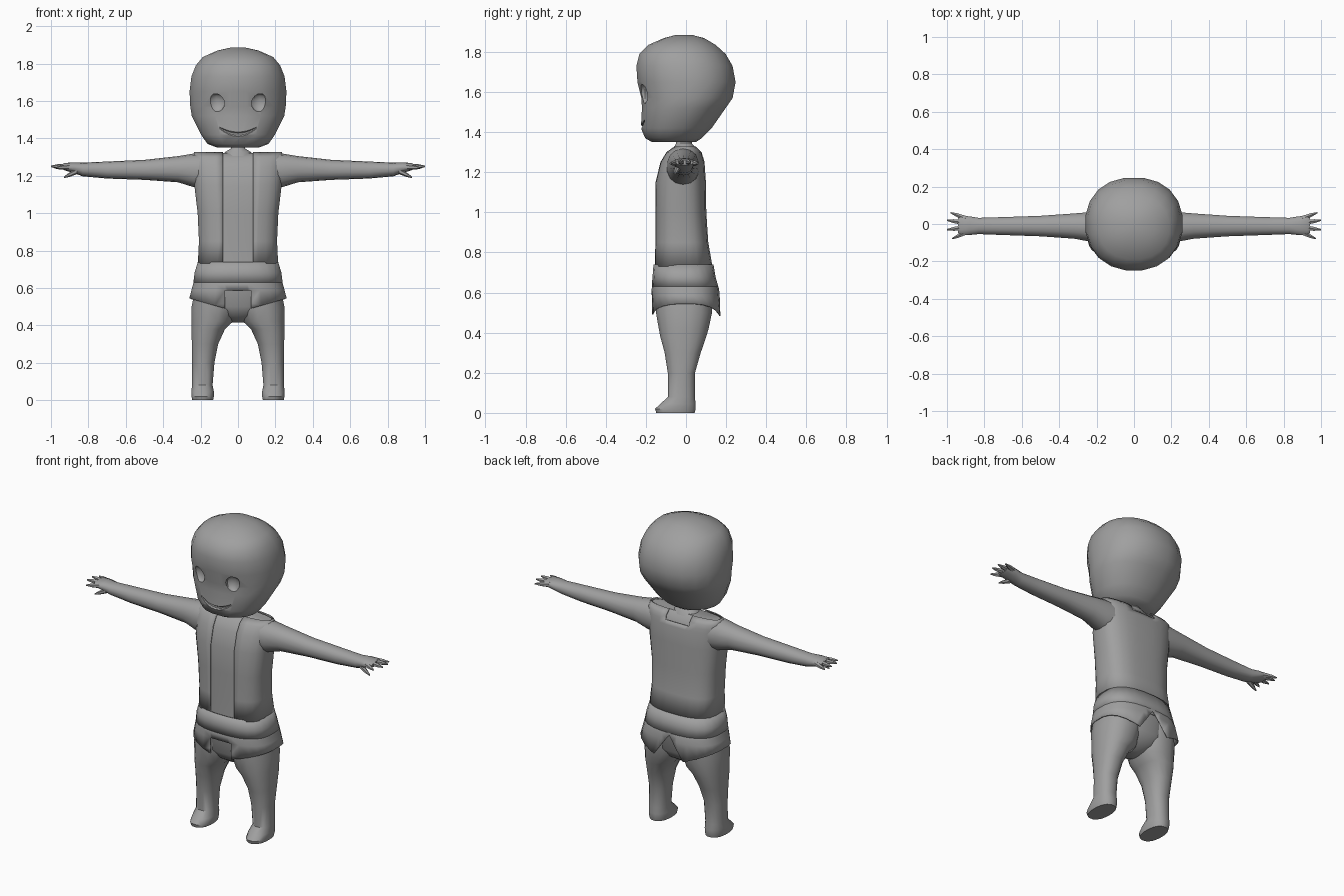
import bpy, bmesh, math
from mathutils import Vector

cube = bpy.data.objects.get("Cube")
if cube:
    bpy.data.objects.remove(cube, do_unlink=True)

grey = bpy.data.materials.new("plain grey")
grey.use_nodes = True
COLOUR = (0.35, 0.35, 0.35, 1)
grey.diffuse_color = COLOUR
grey.node_tree.nodes["Principled BSDF"].inputs["Base Color"].default_value = COLOUR
parts = []


def power(v, e):
    return math.copysign(abs(v) ** (2 / e), v)


def finish(bm, name):
    bmesh.ops.recalc_face_normals(bm, faces=bm.faces)
    mesh = bpy.data.meshes.new(name)
    bm.to_mesh(mesh)
    bm.free()
    ob = bpy.data.objects.new(name, mesh)
    bpy.context.collection.objects.link(ob)
    mesh.materials.append(grey)
    parts.append(ob)
    return ob


def loft(name, rings, sides=16, e=2.2, along_x=False, capped=True, side=1):
    """Skin rounded sections given as (position, u0, u1, v0, v1)."""
    bm = bmesh.new()
    rows = []
    for t, u0, u1, v0, v1 in rings:
        row = []
        for i in range(sides):
            a = math.tau * (i + 0.5) / sides
            u = (u0 + u1) / 2 + (u1 - u0) / 2 * power(math.cos(a), e)
            v = (v0 + v1) / 2 + (v1 - v0) / 2 * power(math.sin(a), e)
            x, y, z = (t, u, v) if along_x else (u, v, t)
            row.append(bm.verts.new((x * side, y, z)))
        rows.append(row)
    for a, b in zip(rows, rows[1:]):
        for i in range(sides):
            j = (i + 1) % sides
            bm.faces.new((a[i], a[j], b[j], b[i]))
    if capped:
        bm.faces.new(rows[0])
        bm.faces.new(rows[-1])
    return finish(bm, name)


def even(rings):
    """Expand (z, half width, y0, y1) into symmetric sections."""
    return [(z, -w, w, y0, y1) for z, w, y0, y1 in rings]


def cut_away(ob, planes, test):
    bm = bmesh.new()
    bm.from_mesh(ob.data)
    for co, no in planes:
        bmesh.ops.bisect_plane(bm, geom=bm.verts[:] + bm.edges[:] + bm.faces[:],
                               plane_co=co, plane_no=no, dist=1e-5)
    doomed = [f for f in bm.faces if test(f.calc_center_median())]
    bmesh.ops.delete(bm, geom=doomed, context="FACES")
    bm.to_mesh(ob.data)
    bm.free()


def thicken(ob, depth=0.006):
    mod = ob.modifiers.new("cloth thickness", "SOLIDIFY")
    mod.thickness = depth


def carve(ob, cutter):
    mod = ob.modifiers.new("carve", "BOOLEAN")
    mod.object = cutter
    mod.solver = "EXACT"
    bpy.context.view_layer.objects.active = ob
    bpy.ops.object.modifier_apply(modifier=mod.name)
    parts.remove(cutter)
    bpy.data.objects.remove(cutter, do_unlink=True)


# Head, with sunken eyes and a smile
head = loft("head", even([
    (1.35, .11, -.17, .05), (1.37, .165, -.205, .08), (1.42, .2, -.227, .13),
    (1.52, .25, -.222, .2), (1.57, .258, -.225, .235), (1.65, .262, -.245, .25),
    (1.73, .252, -.25, .235), (1.79, .228, -.235, .2), (1.835, .19, -.19, .15),
    (1.87, .11, -.11, .09), (1.885, .04, -.05, .03)]), sides=20)
for side in (-1, 1):
    bm = bmesh.new()
    bmesh.ops.create_uvsphere(bm, u_segments=10, v_segments=8, radius=1)
    bmesh.ops.scale(bm, vec=(.046, .03, .05), verts=bm.verts)
    bmesh.ops.translate(bm, vec=(.115 * side, -.213, 1.59), verts=bm.verts)
    carve(head, finish(bm, "eye_cutter"))
smile = []
for i in range(-4, 5):
    k = i / 4
    y, z, r = -.226 + .018 * k * k, 1.422 + .035 * k * k, .013 - .008 * k * k
    smile.append((.1 * k, y - r, y + r, z - r, z + r))
carve(head, loft("smile_cutter", smile, sides=8, e=2, along_x=True))

# Neck
loft("neck", even([(1.3, .09, -.08, .06), (1.328, .07, -.06, .045),
                   (1.345, .04, -.05, .03), (1.39, .04, -.05, .03)]), sides=12)

# Shirt, and the open vest as a slightly larger shell
torso = [(.62, .225, -.163, .15), (.73, .216, -.16, .133), (.85, .21, -.157, .112),
         (1.0, .217, -.157, .102), (1.15, .235, -.155, .1), (1.25, .243, -.13, .093),
         (1.3, .243, -.1, .08), (1.328, .235, -.06, .05)]
loft("shirt", even([(z - .006, w - .01, a + .01, b - .01) for z, w, a, b in torso]),
     sides=24, e=2.8)
vest = loft("vest", even(torso[1:]), sides=24, e=2.8, capped=False)
FRONT, COLLAR = .08, 1.275
cut_away(vest, [((FRONT, 0, 0), (1, 0, 0)), ((-FRONT, 0, 0), (1, 0, 0)),
                ((0, 0, COLLAR), (0, 0, 1))],
         lambda c: abs(c.x) < FRONT and (c.y < 0 or c.z > COLLAR))
thicken(vest)

# Waistband flaring over the skirt of the vest
band = loft("waistband", even([(.74, .216, -.163, .138), (.68, .234, -.168, .148),
                               (.63, .24, -.172, .162)]),
            sides=24, e=2.6, capped=False)
thicken(band)

# Hem, dipping to front and back, with a square front and a pointed back notch
hem = loft("hem", even([(.68, .228, -.16, .142), (.62, .242, -.172, .166),
                        (.545, .262, -.172, .178)]),
           sides=24, e=2.6, capped=False)
for v in hem.data.vertices:
    if v.co.z < .56:
        v.co.z -= (.1 if v.co.y > 0 else .075) * (1 - abs(v.co.x) / .262)
NOTCH, TOP, PEAK, SLOPE = .07, .587, .62, 1.4
cut_away(hem, [((NOTCH, 0, 0), (1, 0, 0)), ((-NOTCH, 0, 0), (1, 0, 0)),
               ((0, 0, TOP), (0, 0, 1)), ((0, 0, PEAK), (SLOPE, 0, 1)),
               ((0, 0, PEAK), (-SLOPE, 0, 1))],
         lambda c: (abs(c.x) < NOTCH and c.z < TOP) if c.y < 0
         else c.z < PEAK - SLOPE * abs(c.x))
thicken(hem)

# Trousers: pelvis between two legs that end in feet
loft("pelvis", even([(.415, .03, -.06, .04), (.45, .13, -.115, .095),
                     (.5, .22, -.148, .128), (.64, .22, -.155, .14)]), sides=20)
leg = [(0, .132, .245, -.15, .045), (.02, .128, .25, -.156, .05),
       (.045, .128, .25, -.13, .05), (.08, .135, .247, -.09, .045),
       (.2, .125, .246, -.092, .046), (.3, .105, .248, -.108, .075),
       (.38, .068, .25, -.13, .103), (.42, .025, .25, -.138, .115),
       (.5, 0, .25, -.152, .132), (.6, 0, .23, -.152, .135)]
arm = [(.16, -.1, .07, 1.13, 1.318), (.24, -.095, .065, 1.14, 1.318),
       (.32, -.08, .058, 1.165, 1.305), (.5, -.067, .045, 1.178, 1.285),
       (.7, -.06, .038, 1.185, 1.276), (.83, -.055, .034, 1.197, 1.27),
       (.88, -.06, .042, 1.215, 1.272), (.925, -.062, .046, 1.228, 1.268),
       (.94, -.05, .035, 1.235, 1.262)]
# Each finger runs from root to tip, as (x, y, z)
fingers = {
    "index_finger": ((.9, -.045, 1.247), (.972, -.078, 1.243)),
    "middle_finger": ((.91, -.02, 1.25), (1.0, -.03, 1.25)),
    "ring_finger": ((.91, .008, 1.25), (1.0, .02, 1.25)),
    "little_finger": ((.9, .03, 1.247), (.98, .06, 1.243)),
    "thumb": ((.86, -.04, 1.225), (.93, -.055, 1.192)),
}
for side, word in ((1, "left"), (-1, "right")):
    loft(word + "_leg", leg, sides=16, e=2.3, side=side)
    loft(word + "_arm", arm, sides=14, along_x=True, side=side)
    for name, (root, tip) in fingers.items():
        rings = []
        for k, r in ((0, .016), (.6, .012), (1, .004)):
            p = Vector(root).lerp(Vector(tip), k)
            rings.append((p.x, p.y - r, p.y + r, p.z - r, p.z + r))
        loft(word + "_" + name, rings, sides=6, e=2, along_x=True, side=side)

# Smooth shading with crisp edges
bpy.ops.object.select_all(action="DESELECT")
for ob in parts:
    ob.select_set(True)
bpy.context.view_layer.objects.active = head
bpy.ops.object.shade_smooth_by_angle(angle=math.radians(40))
